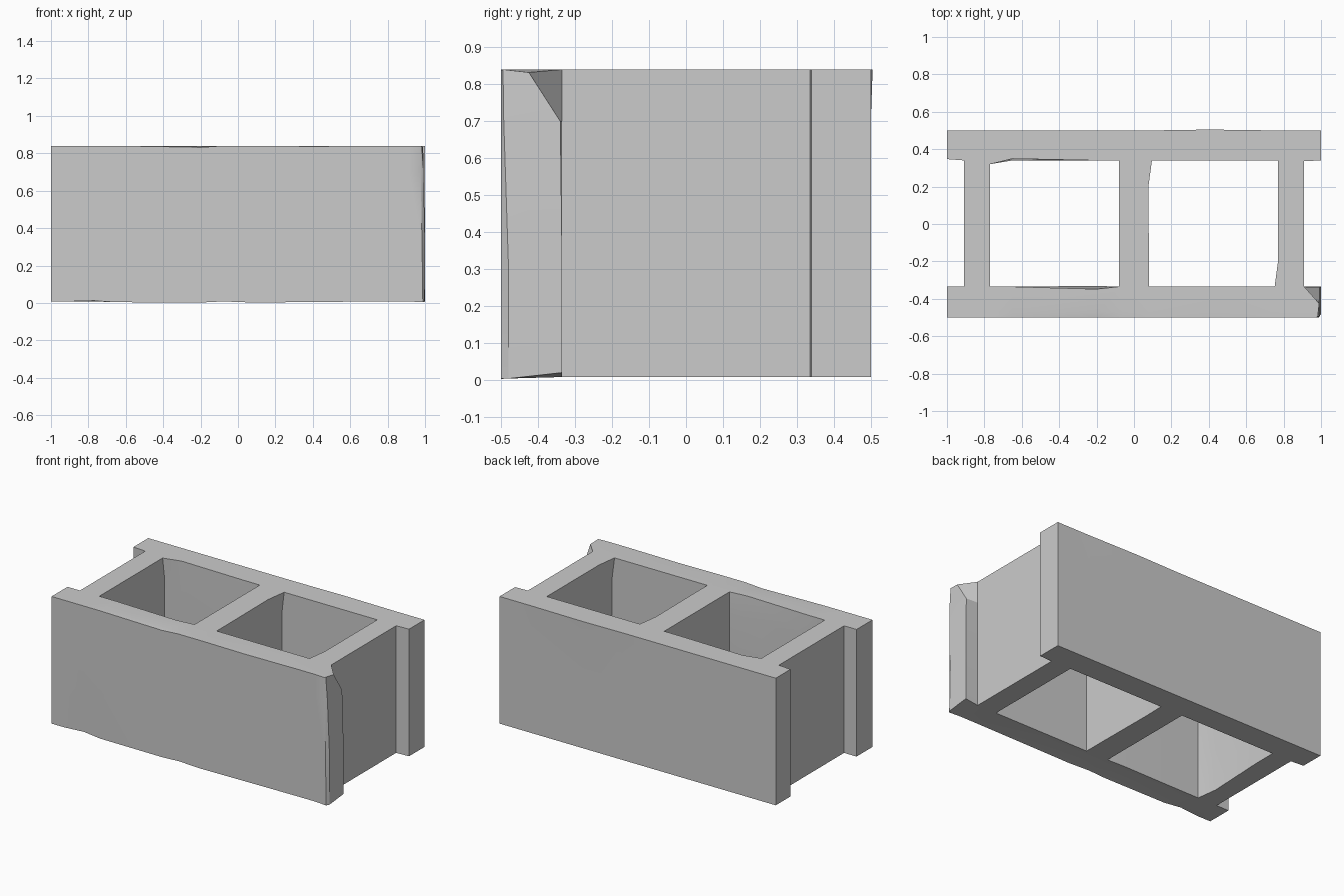
import bpy, bmesh

if "Cube" in bpy.data.objects:
    bpy.data.objects.remove(bpy.data.objects["Cube"])

# Grid lines of the block; solid cells leave two hollow cores and notched ends
XS = [-1, -.91, -.77, -.65, -.2, -.08, .08, .4, .77, .91, 1]
YS = [-.5, -.47, -.335, -.2, .2, .34, .5]
ZS = [.008, .3, .7, .84]
T, B = ZS[-1], ZS[0]

# Worn spots: grid point -> small offset
worn = {
    # broken front right ear
    (1, -.5, T): (-.025, 0, -.002), (1, -.5, .7): (-.023, 0, 0),
    (1, -.5, .3): (-.016, 0, 0), (1, -.5, B): (-.012, 0, -.004),
    (1, -.47, T): (-.018, -.025, 0), (1, -.47, .7): (-.008, -.023, 0),
    (1, -.47, .3): (0, -.01, 0), (1, -.47, B): (-.002, -.01, -.004),
    (1, -.335, T): (-.01, -.09, -.008), (1, -.335, .7): (-.008, -.005, 0),
    (1, -.335, B): (0, 0, .012),
    # chipped bottom edge and uneven rims
    (-.77, -.5, B): (0, .008, .004), (-.65, -.5, B): (0, 0, -.004),
    (-.2, -.5, T): (0, 0, -.008), (-.2, -.5, B): (0, 0, -.006),
    (.08, -.5, B): (0, 0, -.006), (.4, .5, T): (0, .005, 0),
    (.4, -.5, T): (0, 0, -.003), (.4, -.5, B): (0, 0, -.003),
}
for z in ZS:
    # straight-through irregularities of the core walls and ears
    worn.update({
        (.08, .2, z): (-.003, 0, 0), (.08, .34, z): (.016 if z == T else 0, 0, 0),
        (.77, -.335, z): (-.018 if z == T else 0, 0, 0),
        (-.77, .34, z): (0, -.02 if z == T else 0, 0),
        (-.65, .34, z): (0, .009 if z == T else 0, 0),
        (-.2, -.335, z): (0, -.013 if z == T else .004, 0),
        (-.77, -.2, z): (-.018 if z in (.3, B) else 0, 0, 0),
        (-1, .34, z): (0, .007, 0), (.91, .34, z): (0, -.004, 0),
    })


def solid(i, j, k):
    if not (0 <= i < len(XS) - 1 and 0 <= j < len(YS) - 1 and 0 <= k < len(ZS) - 1):
        return False
    x, y = abs(XS[i] + XS[i + 1]) / 2, (YS[j] + YS[j + 1]) / 2
    return y < -.335 or y > .34 or x < .08 or .77 < x < .91


bm = bmesh.new()
cache = {}


def vert(i, j, k):
    if (i, j, k) not in cache:
        p = (XS[i], YS[j], ZS[k])
        cache[i, j, k] = bm.verts.new([a + b for a, b in zip(p, worn.get(p, (0, 0, 0)))])
    return cache[i, j, k]


# Skin every solid cell wherever it borders empty space
for i in range(len(XS) - 1):
    for j in range(len(YS) - 1):
        for k in range(len(ZS) - 1):
            if not solid(i, j, k):
                continue
            for axis in range(3):
                for side in (0, 1):
                    n = [i, j, k]
                    n[axis] += 2 * side - 1
                    if solid(*n):
                        continue
                    loop = []
                    for a, b in ((0, 0), (1, 0), (1, 1), (0, 1)):
                        c = [i, j, k]
                        c[axis] += side
                        c[(axis + 1) % 3] += a
                        c[(axis + 2) % 3] += b
                        loop.append(vert(*c))
                    bm.faces.new(loop if side else loop[::-1])
bmesh.ops.recalc_face_normals(bm, faces=bm.faces)

mesh = bpy.data.meshes.new("concrete_block")
bm.to_mesh(mesh)
bm.free()
block = bpy.data.objects.new("concrete_block", mesh)
bpy.context.collection.objects.link(block)
bpy.context.view_layer.objects.active = block
block.select_set(True)
bpy.ops.object.shade_smooth_by_angle(angle=.5)
